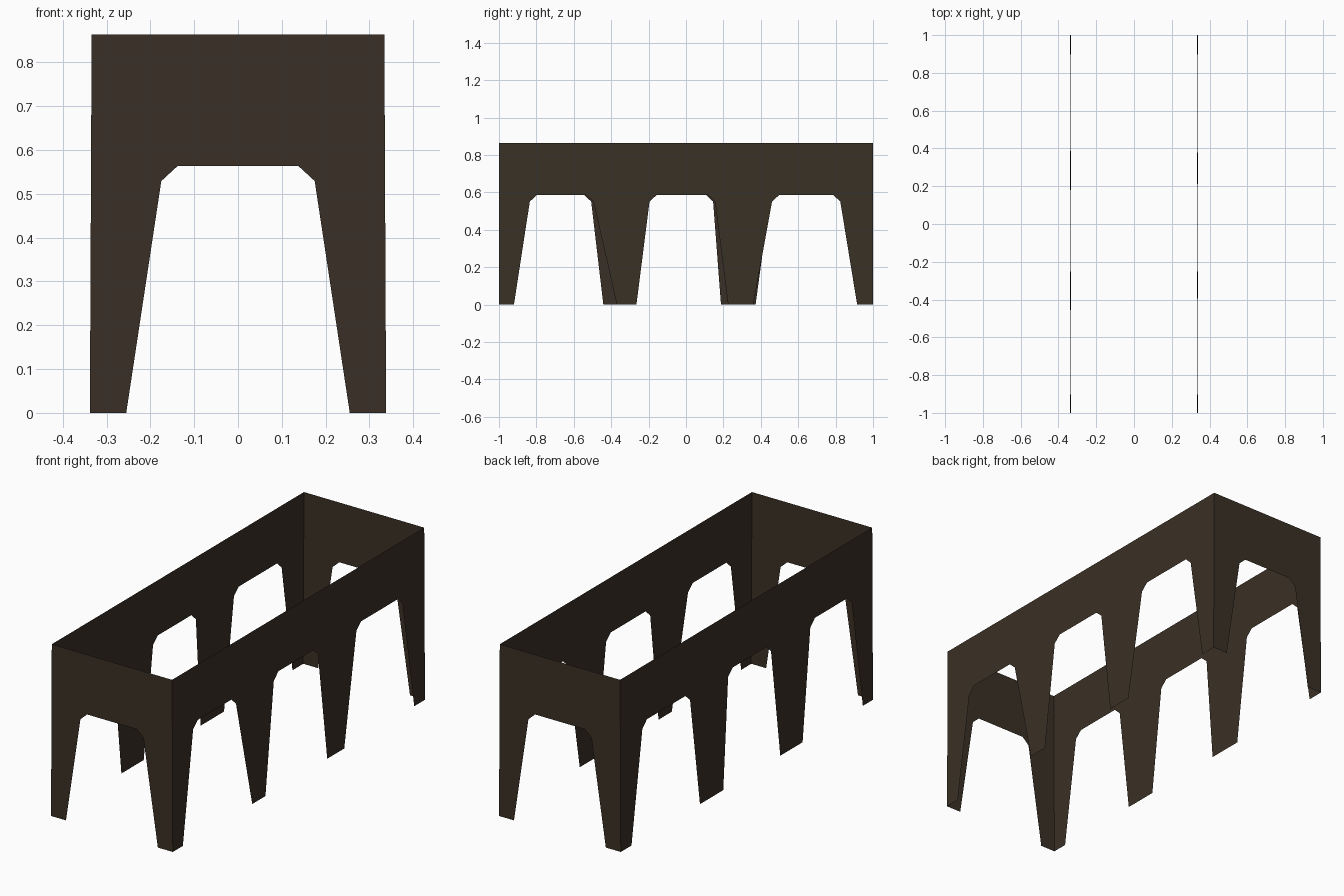
import bpy

if "Cube" in bpy.data.objects:
    bpy.data.objects.remove(bpy.data.objects["Cube"])

H = 0.863            # panel height
XB, XT = 0.338, 0.334  # half width at the floor and at the top rim

mat = bpy.data.materials.new("dark brown")
mat.diffuse_color = (0.042, 0.030, 0.019, 1)
mat.use_nodes = True
mat.node_tree.nodes["Principled BSDF"].inputs["Base Color"].default_value = mat.diffuse_color


def half_width(z):
    return XB + (XT - XB) * z / H


def panel(name, outline, place):
    """One thin sheet cut from a flat outline."""
    me = bpy.data.meshes.new(name)
    me.from_pydata([place(u, z) for u, z in outline], [], [range(len(outline))])
    me.materials.append(mat)
    ob = bpy.data.objects.new(name, me)
    bpy.context.collection.objects.link(ob)


def opening(b0, t0, t1, b1, ztop, c=0.037, d=0.034):
    """Arch cutout with chamfered upper corners, left to right."""
    return [(b0, 0), (t0, ztop - d), (t0 + c, ztop),
            (t1 - c, ztop), (t1, ztop - d), (b1, 0)]


# end panels
end = [(-XB, 0)] + opening(-0.255, -0.175, 0.175, 0.255, 0.563) + [(XB, 0), (XT, H), (-XT, H)]
panel("front_panel", end, lambda u, z: (u, -1, z))
panel("back_panel", end[::-1], lambda u, z: (u, 1, z))


# long side panels, three openings each
def side(openings):
    pts = [(-1, 0)]
    for o in openings:
        pts += opening(*o, 0.585)
    return pts + [(1, 0), (1, H), (-1, H)]


right = side([(-0.92, -0.835, -0.495, -0.37),
              (-0.265, -0.195, 0.155, 0.225),
              (0.36, 0.46, 0.825, 0.915)])
left = side([(-0.92, -0.835, -0.507, -0.442),
             (-0.265, -0.195, 0.145, 0.187),
             (0.372, 0.447, 0.825, 0.915)])
panel("right_panel", right, lambda u, z: (half_width(z), u, z))
panel("left_panel", left[::-1], lambda u, z: (-half_width(z), u, z))
